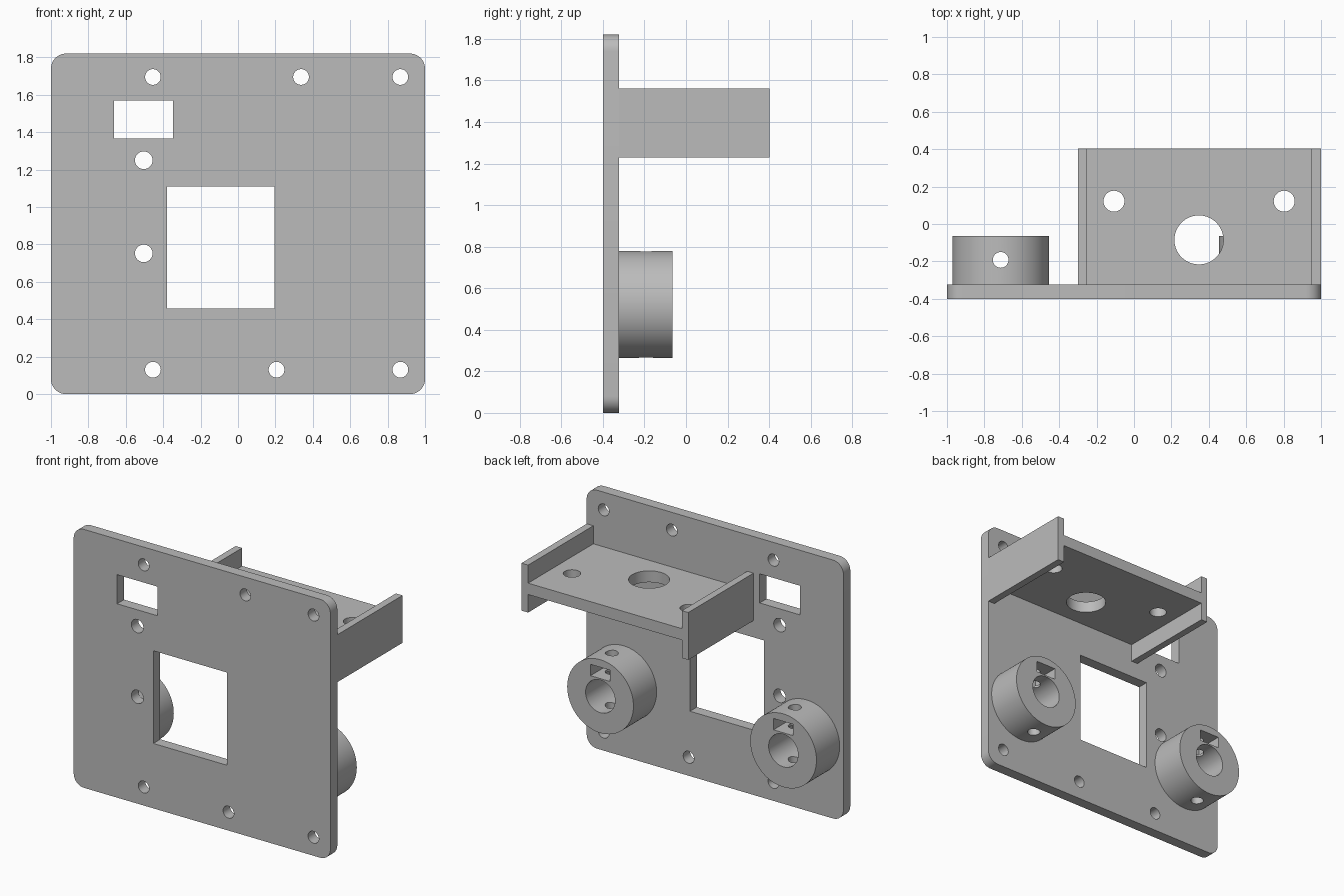
import bpy
import math
from mathutils import Matrix

default = bpy.data.objects.get("Cube")
if default:
    bpy.data.objects.remove(default)

grey = bpy.data.materials.new("plain grey")
grey.use_nodes = True
GREY = (0.5, 0.5, 0.5, 1)
grey.diffuse_color = GREY
grey.node_tree.nodes["Principled BSDF"].inputs["Base Color"].default_value = GREY


def box(name, low, high):
    """Box between two corners."""
    bpy.ops.mesh.primitive_cube_add(size=1)
    obj = bpy.context.object
    obj.name = name
    size = [b - a for a, b in zip(low, high)]
    centre = [(a + b) / 2 for a, b in zip(low, high)]
    obj.data.transform(Matrix.Translation(centre) @ Matrix.Diagonal((*size, 1)))
    obj.data.materials.append(grey)
    return obj


def rod(name, centre, radius, length, axis="Z", sides=48):
    """Cylinder along Y or Z."""
    bpy.ops.mesh.primitive_cylinder_add(vertices=sides, radius=radius, depth=length)
    obj = bpy.context.object
    obj.name = name
    turn = Matrix.Rotation(math.pi / 2, 4, "X") if axis == "Y" else Matrix()
    obj.data.transform(Matrix.Translation(centre) @ turn)
    obj.data.materials.append(grey)
    return obj


def apply(obj, mod):
    bpy.context.view_layer.objects.active = obj
    bpy.ops.object.modifier_apply(modifier=mod.name)


def cut(obj, cutters):
    """Subtract each cutter, remove it, then smooth the round walls."""
    for cutter in cutters:
        mod = obj.modifiers.new("cut", "BOOLEAN")
        mod.operation = "DIFFERENCE"
        mod.solver = "EXACT"
        mod.object = cutter
        apply(obj, mod)
        bpy.data.objects.remove(cutter)
    bpy.ops.object.select_all(action="DESELECT")
    obj.select_set(True)
    bpy.context.view_layer.objects.active = obj
    bpy.ops.object.shade_smooth_by_angle(angle=math.radians(30))


FRONT, BACK, END = -0.4, -0.323, 0.403

# Face plate with four rounded corners
plate = box("face_plate", (-1, FRONT, 0), (1, BACK, 1.82))
weights = plate.data.attributes.new("bevel_weight_edge", "FLOAT", "EDGE")
for edge in plate.data.edges:
    a, b = (plate.data.vertices[i].co for i in edge.vertices)
    weights.data[edge.index].value = float(abs(a.y - b.y) > 0.01)
bevel = plate.modifiers.new("corners", "BEVEL")
bevel.limit_method = "WEIGHT"
bevel.width = 0.08
bevel.segments = 10
apply(plate, bevel)

# Screw holes and windows in the plate
screws = [(-0.455, 1.695), (0.337, 1.695), (0.868, 1.695),
          (-0.455, 0.13), (0.206, 0.13), (0.868, 0.13)]
cutters = [rod("screw_cutter", (x, FRONT, z), 0.042, 0.4, "Y") for x, z in screws]
cutters += [rod("mount_cutter", (-0.504, FRONT, z), 0.047, 0.4, "Y") for z in (0.752, 1.25)]
cutters.append(box("small_window_cutter", (-0.662, -0.6, 1.365), (-0.348, -0.2, 1.57)))
cutters.append(box("large_window_cutter", (-0.38, -0.6, 0.457), (0.195, -0.2, 1.11)))
cut(plate, cutters)

# Motor bracket: two side walls and a drilled shelf between them
LOW, HIGH = 1.228, 1.562
box("bracket_left_wall", (0.948, BACK, LOW), (1, END, HIGH))
box("bracket_right_wall", (-0.3, BACK, LOW), (-0.25, END, HIGH))
shelf = box("bracket_shelf", (-0.25, BACK, 1.355), (0.948, END, 1.435))
cut(shelf, [rod("shaft_cutter", (0.347, -0.085, 1.4), 0.131, 0.4, sides=64),
            rod("bolt_cutter", (-0.107, 0.122, 1.4), 0.056, 0.4),
            rod("bolt_cutter", (0.803, 0.122, 1.4), 0.056, 0.4)])

# Two bosses with a blind bore, a cross hole for a set screw and a nut slot
TIP, MID = -0.065, 0.522
for side, x in (("left", 0.713), ("right", -0.713)):
    boss = rod(side + "_boss", (x, (BACK + TIP) / 2, MID), 0.258, TIP - BACK, "Y", 96)
    cut(boss, [rod("bore_cutter", (x, -0.2, MID), 0.115, 0.6, "Y"),
               rod("set_screw_cutter", (x, -0.192, MID), 0.042, 0.8),
               box("nut_slot_cutter", (x - 0.077, -0.265, MID + 0.125),
                   (x + 0.077, 0.1, MID + 0.205))])
